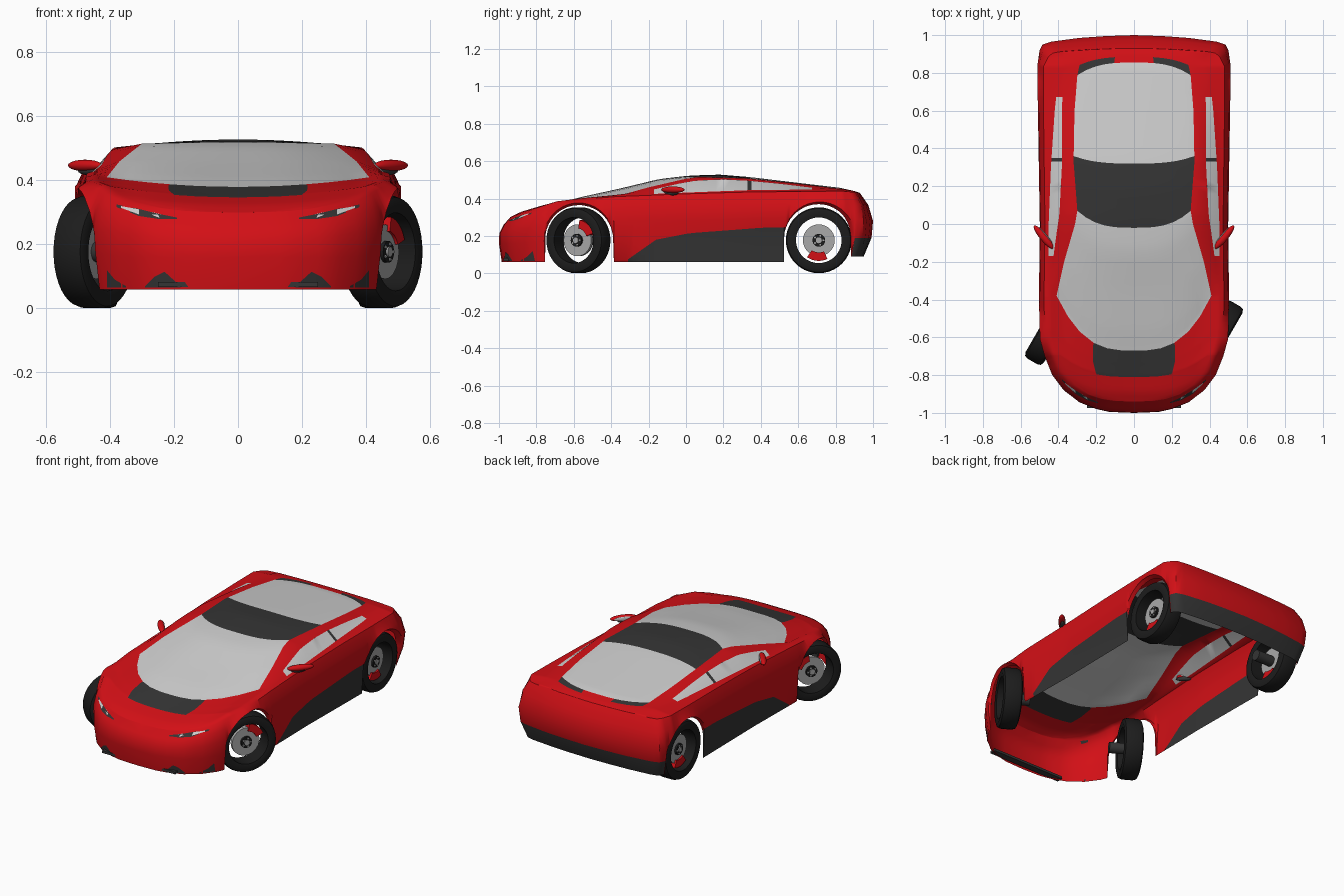
import bpy, bmesh, math
from mathutils import Vector, Matrix
from mathutils.bvhtree import BVHTree

if "Cube" in bpy.data.objects:
    bpy.data.objects.remove(bpy.data.objects["Cube"])


def material(name, r, g, b):
    m = bpy.data.materials.new(name)
    m.use_nodes = True
    m.diffuse_color = (r, g, b, 1)
    m.node_tree.nodes["Principled BSDF"].inputs["Base Color"].default_value = (r, g, b, 1)
    return m


RED = material("red paint", .65, .005, .008)
TRIM = material("charcoal trim", .035, .035, .035)
GLASS = material("pale glass", .62, .62, .62)
RUBBER = material("black rubber", .012, .012, .012)
METAL = material("grey metal", .4, .4, .4)


def finish(name, bm, mats, matrix=None, mirror=False, angle=35):
    mesh = bpy.data.meshes.new(name)
    if matrix:
        bm.transform(matrix)
    bm.to_mesh(mesh)
    bm.free()
    ob = bpy.data.objects.new(name, mesh)
    bpy.context.collection.objects.link(ob)
    for m in mats:
        mesh.materials.append(m)
    bpy.ops.object.select_all(action='DESELECT')
    ob.select_set(True)
    bpy.context.view_layer.objects.active = ob
    bpy.ops.object.shade_smooth_by_angle(angle=math.radians(angle))
    if mirror:
        mod = ob.modifiers.new("mirror", 'MIRROR')
        mod.merge_threshold = .0005
    return ob


def ramp(points, v):
    if v <= points[0][0]:
        return points[0][1]
    for (a, p), (b, q) in zip(points, points[1:]):
        if v <= b:
            return p + (q - p) * (v - a) / (b - a)
    return points[-1][1]


# Plan outline, keyed by the position along the car
PLAN = [(-1, 0), (-.995, .13), (-.98, .2), (-.945, .29), (-.88, .375), (-.8, .435), (-.7, .475),
        (-.61, .5), (-.4, .505), (0, .5), (.65, .51), (.85, .51), (.92, .5), (.95, .485),
        (.965, .44), (.985, .29), (.995, .15), (1, 0)]
# Where each section meets the centre line, and the centre line height
CENTRE_Y = [(-1, -.94), (-.945, -.925), (-.88, -.9), (-.8, -.855), (-.72, -.81), (-.6, -.75),
            (-.38, -.67), (-.2, -.37), (0, -.1), (.07, -.02), (.36, .32), (.6, .6), (.8, .855),
            (.86, .885), (.93, .905), (1, .93)]
CENTRE_Z = [(-.94, .3), (-.89, .325), (-.8, .35), (-.67, .38), (-.56, .408), (-.36, .452), (-.14, .505),
            (.02, .523), (.18, .528), (.34, .515), (.55, .49), (.82, .458), (.9, .44), (.93, .43)]
# Wall rows from low to shoulder: height and inset
WALL_Z = [
    [(-.9, .16), (-.7, .18), (-.38, .07), (-.31, .075), (-.16, .18), (.02, .215), (.42, .245), (.53, .245),
     (.9, .19)],
    [(-1, .215), (-.8, .25), (-.5, .28), (.8, .29), (1, .28)],
    [(-1, .26), (-.8, .31), (-.5, .35), (.8, .38), (1, .365)],
    [(-1, .3), (-.95, .305), (-.88, .325), (-.8, .35), (-.7, .375), (-.56, .395), (-.38, .41), (0, .425),
     (.34, .435), (.85, .44), (1, .43)]]
WALL_IN = [
    [(-1, .015), (-.8, .02), (.85, .025), (1, .05)],
    [(-1, 0), (-.5, .012), (.7, .012), (1, .008)],
    [(-1, .002), (-.6, .002), (1, 0)],
    [(-1, .025), (-.6, .006), (.85, .006), (1, .025)],
    [(-1, .06), (-.8, .04), (-.6, .028), (.85, .03), (.93, .05), (1, .07)]]
# Belt line, side glass top and roof rail: half width and height
BELT_X = [(-.6, .5), (-.38, .456), (0, .452), (.3, .44), (.6, .42), (.8, .4), (.9, .38)]
BELT_Z = [(-1, .3), (-.88, .33), (-.7, .385), (-.56, .402), (-.38, .416), (0, .432), (.34, .445),
          (.85, .45), (.93, .432), (1, .43)]
SIDE_X = [(-.6, .48), (-.38, .44), (-.2, .43), (-.05, .41), (.05, .395), (.34, .38), (.65, .38), (.9, .365)]
SIDE_Z = [(-1, .3), (-.88, .332), (-.7, .385), (-.56, .402), (-.38, .419), (-.2, .442), (-.05, .478),
          (.05, .496), (.2, .503), (.34, .495), (.5, .48), (.68, .458), (.85, .451), (1, .43)]
RAIL_X = [(-.6, .45), (-.38, .41), (-.2, .37), (0, .312), (.07, .3), (.33, .32), (.6, .315), (.8, .3), (.9, .28)]
RAIL_Z = [(-1, .3), (-.88, .335), (-.7, .38), (-.56, .395), (-.38, .41), (-.2, .46), (0, .506), (.07, .515),
          (.33, .508), (.6, .48), (.8, .456), (.87, .449), (1, .43)]
ACROSS = [.85, .7, .52, .35, .18, 0]
ARCHES = [(-.575, .185), (.715, .19)]


def lower_edge(y):
    for c, r in ARCHES:
        if abs(y - c) <= r:
            return .18 + math.sqrt(max(0, r * r - (y - c) ** 2))
    return .09 if y > .9 else .06


def section(y):
    """One half cross-section from the sill up to the centre line."""
    w, low = ramp(PLAN, y), lower_edge(y)
    pts = []
    for k, inset in enumerate(WALL_IN):
        d = ramp(inset, y)
        z = max(ramp(WALL_Z[k - 1], y), low + .006 * k) if k else low
        pts.append(Vector((w * (1 - 2 * d), y - math.copysign(d * y ** 4, y), z)))
    sx, sy = pts[-1].x, pts[-1].y
    for tx, tz, lim in ((BELT_X, BELT_Z, .96), (SIDE_X, SIDE_Z, .92), (RAIL_X, RAIL_Z, .88)):
        pts.append(Vector((min(ramp(tx, y), sx * lim), sy, ramp(tz, y))))
    rail, cy = pts[-1], ramp(CENTRE_Y, y)
    cz = ramp(CENTRE_Z, cy)
    for f in ACROSS:
        pts.append(Vector((rail.x * f, sy + (cy - sy) * (1 - f ** 3), cz + (rail.z - cz) * f * f)))
    return pts


def paint(k, y):
    """Colour slot by row and position: 0 paint, 1 trim, 2 glass."""
    if k == 0 and (-.31 < y < .53 or y > .91):
        return 1
    if k == 5 and -.17 < y < .68:
        return 1 if .33 < y < .35 else 2
    if k >= 7:
        if -.38 < y < .07 or .36 < y < .8:
            return 2
        if .07 < y < .36 or (.8 < y < .86 and k < 11) or (-.72 < y < -.38 and k >= 10):
            return 1
    return 0


# Body shell
cuts = [p[0] for p in PLAN] + [i / 25 for i in range(-24, 25)]
cuts += [-.72, -.38, -.31, -.17, .07, .33, .35, .36, .53, .68, .8, .86, .91]
for c, r in ARCHES:
    cuts += [c + r * math.cos(math.radians(a)) for a in range(0, 181, 9)] + [c - r - .004, c + r + .004]
stations = []
for y in sorted(cuts):
    if not stations or y - stations[-1] > .002:
        stations.append(y)
bm = bmesh.new()
grid = [[bm.verts.new(p) for p in section(y)] for y in stations]
for i in range(len(grid) - 1):
    for k in range(len(grid[0]) - 1):
        f = bm.faces.new((grid[i][k], grid[i + 1][k], grid[i + 1][k + 1], grid[i][k + 1]))
        f.material_index = paint(k, (stations[i] + stations[i + 1]) / 2)
bmesh.ops.remove_doubles(bm, verts=bm.verts, dist=.0003)
skin = BVHTree.FromBMesh(bm)
finish("body_shell", bm, [RED, TRIM, GLASS], mirror=True, angle=40)


# Thin plates laid on the nose: (x, low z, high z) along each strip
def nose_plate(name, strip, mat):
    bm = bmesh.new()
    rows = []
    for x, lo, hi in strip:
        row = []
        for z in (lo, hi):
            hit = skin.ray_cast(Vector((x, -2, z)), Vector((0, 1, 0)))[0]
            row.append(bm.verts.new((x, (hit.y if hit else -.85) - .004, z)))
        rows.append(row)
    for a, b in zip(rows, rows[1:]):
        bm.faces.new((a[0], b[0], b[1], a[1]))
    finish(name, bm, [mat], mirror=True)


nose_plate("headlight_surround", [(.19, .279, .284), (.25, .28, .296), (.31, .289, .311), (.38, .317, .325)], TRIM)
nose_plate("headlight", [(.21, .283, .287), (.25, .285, .297), (.31, .294, .31), (.365, .314, .32)], GLASS)
nose_plate("inner_intake", [(.18, .066, .07), (.23, .066, .115), (.26, .066, .1), (.29, .066, .07)], TRIM)
nose_plate("outer_intake", [(.35, .066, .07), (.385, .066, .09), (.41, .066, .12)], TRIM)


def box(name, size, matrix, mat, mirror=False):
    bm = bmesh.new()
    bmesh.ops.create_cube(bm, size=1, matrix=Matrix.Diagonal((*size, 1)))
    return finish(name, bm, [mat], matrix, mirror)


box("front_splitter", (.5, .04, .015), Matrix.Translation((0, -.955, .075)), TRIM)


# Door mirrors
def blob(name, size, matrix, mat):
    bm = bmesh.new()
    bmesh.ops.create_uvsphere(bm, u_segments=20, v_segments=10, radius=1, matrix=Matrix.Diagonal((*size, 1)))
    finish(name, bm, [mat], matrix, mirror=True, angle=60)


tilt = Matrix.Rotation(math.radians(50), 4, 'Z')
blob("mirror_housing", (.08, .02, .018), Matrix.Translation((.478, -.07, .447)) @ tilt, RED)
blob("mirror_base", (.06, .014, .014), Matrix.Translation((.46, -.085, .43)) @ tilt, TRIM)
blob("mirror_glass", (.055, .004, .013), Matrix.Translation((.468, -.057, .447)) @ tilt, GLASS)


# Wheels
def cylinder(name, radius, x0, x1, matrix, mat):
    bm = bmesh.new()
    bmesh.ops.create_cone(bm, cap_ends=True, segments=28, radius1=radius, radius2=radius, depth=x1 - x0)
    local = Matrix.Translation(((x0 + x1) / 2, 0, 0)) @ Matrix.Rotation(math.pi / 2, 4, 'Y')
    finish(name, bm, [mat], matrix @ local)


def lathe(name, profile, matrix, mat, start=0, sweep=360, steps=40):
    bm = bmesh.new()
    rings = []
    for i in range(steps + 1):
        a = math.radians(start + sweep * i / steps)
        rings.append([bm.verts.new((x, r * math.cos(a), r * math.sin(a))) for x, r in profile])
    n = len(profile)
    for a, b in zip(rings, rings[1:]):
        for j in range(n):
            bm.faces.new((a[j], a[(j + 1) % n], b[(j + 1) % n], b[j]))
    if sweep < 360:
        bm.faces.new(rings[0])
        bm.faces.new(rings[-1])
    bmesh.ops.remove_doubles(bm, verts=bm.verts, dist=.0001)
    bmesh.ops.recalc_face_normals(bm, faces=bm.faces)
    finish(name, bm, [mat], matrix)


TYRE = [(-.05, .122), (-.056, .15), (-.048, .17), (-.03, .176), (.03, .176), (.048, .17), (.056, .15), (.05, .122)]
CALIPER = [(-.02, .065), (-.02, .11), (.022, .11), (.022, .065)]
for side, label in ((1, "left"), (-1, "right")):
    for end, x, y, steer, grip in (("front", .45, -.575, -30, 20), ("rear", .43, .71, 0, 235)):
        turn = Matrix.Rotation(math.radians(steer), 4, 'Z')
        m = Matrix.Translation((side * x, y, .177)) @ turn @ Matrix.Diagonal((side, 1, 1, 1))
        tag = f"{end}_{label}_"
        lathe(tag + "tyre", TYRE, m, RUBBER)
        cylinder(tag + "brake_disc", .085, -.008, .012, m, METAL)
        cylinder(tag + "hub", .034, .012, .024, m, RUBBER)
        cylinder(tag + "hub_cap", .016, .024, .03, m, METAL)
        for i in range(5):
            a = math.radians(72 * i)
            bolt = Matrix.Translation((0, .025 * math.cos(a), .025 * math.sin(a)))
            cylinder(tag + f"bolt_{i}", .005, .022, .028, m @ bolt, METAL)
        lathe(tag + "caliper", CALIPER, m, RED, start=grip, sweep=60, steps=10)
        cylinder(tag + "axle_stub", .032, -.12, -.008, m, TRIM)
